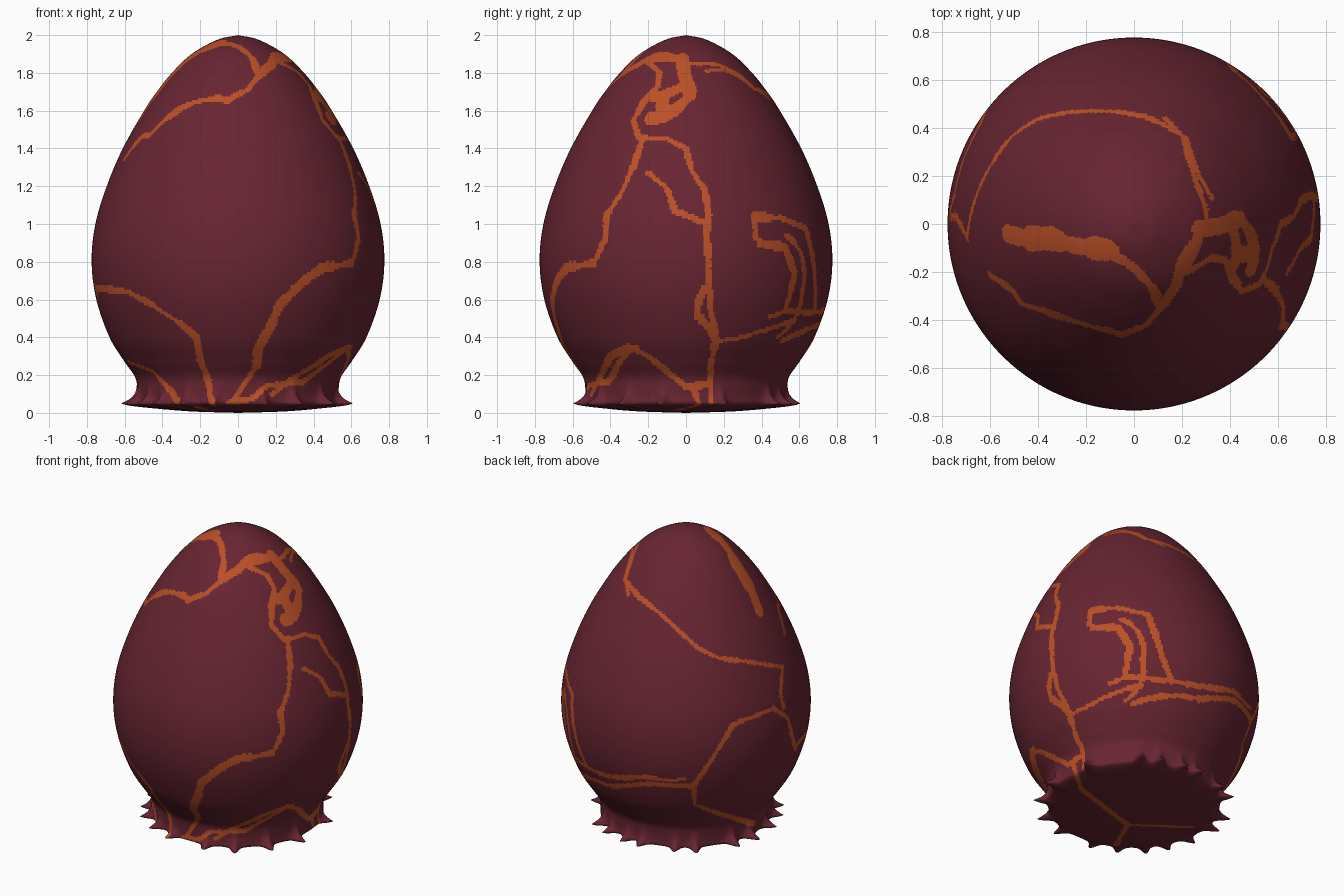
import bpy, math, random
from mathutils import Vector, kdtree
from mathutils.bvhtree import BVHTree

if "Cube" in bpy.data.objects:
    bpy.data.objects.remove(bpy.data.objects["Cube"])

random.seed(4)
COLS, ROWS = 420, 240


def material(name, rgb):
    m = bpy.data.materials.new(name)
    m.diffuse_color = (*rgb, 1)
    m.use_nodes = True
    m.node_tree.nodes["Principled BSDF"].inputs["Base Color"].default_value = m.diffuse_color
    return m


# Egg profile (radius, height), from the centre of the underside to the apex
PROFILE = [(0, 0), (.25, .008), (.44, .025), (.525, .045), (.53, .075), (.532, .12), (.545, .19),
           (.60, .27), (.68, .40), (.75, .60), (.775, .80), (.755, 1.0), (.695, 1.2), (.61, 1.4),
           (.497, 1.6), (.43, 1.7), (.35, 1.8), (.245, 1.9), (.11, 1.975), (0, 2)]


def smooth_path(pts, n):
    """Catmull-Rom curve resampled to n + 1 evenly spaced points."""
    p = [Vector(a) for a in pts]
    p = [2 * p[0] - p[1]] + p + [2 * p[-1] - p[-2]]
    fine = []
    for a, b, c, d in zip(p, p[1:], p[2:], p[3:]):
        for i in range(60):
            t = i / 60
            fine.append(.5 * (2 * b + (c - a) * t + (2 * a - 5 * b + 4 * c - d) * t * t
                              + (3 * b - a - 3 * c + d) * t ** 3))
    fine.append(p[-2])
    total = sum((b - a).length for a, b in zip(fine, fine[1:]))
    out, run = [fine[0]], 0
    for a, b in zip(fine, fine[1:]):
        run += (b - a).length
        if run >= total * len(out) / n and len(out) < n:
            out.append(b)
    return out + [fine[-1]]


# Root-like spikes around the foot
SPIKES = [-168, -151, -137, -120, -103, -76, -57, -35, -13, 20, 54, 67, 83, 95, 118, 131, 157, 172]
REACH = {a: random.uniform(.075, .1) for a in SPIKES}


def bump(deg):
    best = 0
    for a in SPIKES:
        d = (deg - a + 180) % 360 - 180
        best = max(best, REACH[a] * (.75 * math.exp(-(d / 2.6) ** 2) + .25 * math.exp(-(d / 6) ** 2)))
    return best


# Egg mesh
path = smooth_path(PROFILE, ROWS)
bumps = [bump(360 * j / COLS) for j in range(COLS)]
verts, faces = [(0, 0, 0)], []
for r, z in path[1:-1]:
    flare = (max(r, 0) / .53) ** 8 if z < .05 else math.exp(-(z - .05) / .035)
    for j in range(COLS):
        t = 2 * math.pi * j / COLS
        R = r + bumps[j] * flare
        verts.append((R * math.cos(t), R * math.sin(t), z))
verts.append((0, 0, 2))
top = len(verts) - 1
for j in range(COLS):
    k = (j + 1) % COLS
    faces.append((0, 1 + k, 1 + j))
    for i in range(ROWS - 2):
        a, b = 1 + i * COLS, 1 + (i + 1) * COLS
        faces.append((a + j, a + k, b + k, b + j))
    faces.append((top - COLS + j, top - COLS + k, top))

mesh = bpy.data.meshes.new("egg")
mesh.from_pydata(verts, [], faces)
egg = bpy.data.objects.new("egg", mesh)
bpy.context.collection.objects.link(egg)
mesh.materials.append(material("dark red shell", (.138, .0185, .032)))
mesh.materials.append(material("orange crack", (.50, .08, .02)))

# Cracks: lines projected onto the shell; the faces near them turn orange
bvh = BVHTree.FromPolygons(verts, faces)
kd = kdtree.KDTree(len(faces))
for f in mesh.polygons:
    kd.insert(f.center, f.index)
    f.use_smooth = True
kd.balance()

# azimuth, elevation, scale, origin of each projection
VIEWS = {"front": (-90, 0, 1, 0, 0), "right": (0, 0, 1, 0, 0), "top": (-90, 90, 1, 0, 0),
         "back_left": (125, 20, 160, 688, 824), "below": (50, -27, 160, 1136, 816)}


def crack(view, pts, width=.032):
    az, el, scale, ox, oy = VIEWS[view]
    a, e = math.radians(az), math.radians(el)
    side = Vector((-math.sin(a), math.cos(a), 0))
    toward = Vector((math.cos(a) * math.cos(e), math.sin(a) * math.cos(e), math.sin(e)))
    up = toward.cross(side)
    sign = 1 if scale == 1 else -1
    pts = [((x - ox) / scale, sign * (y - oy) / scale) for x, y in pts]
    wobble = 1
    for (x0, y0), (x1, y1) in zip(pts, pts[1:]):
        n = max(2, int(math.hypot(x1 - x0, y1 - y0) / .004))
        for i in range(n + 1):
            t = i / n
            origin = side * (x0 + (x1 - x0) * t) + up * (y0 + (y1 - y0) * t) + toward * 5
            hit = bvh.ray_cast(origin, -toward)[0]
            wobble = min(1.35, max(.75, wobble + random.uniform(-.12, .12)))
            if hit:
                for _, idx, _ in kd.find_range(hit, width / 2 * wobble):
                    mesh.polygons[idx].material_index = 1


# front
crack("front", [(-.75, .66), (-.58, .64), (-.45, .57), (-.3, .47), (-.22, .4), (-.2, .28), (-.16, .18), (-.14, .04)])
crack("front", [(.6, .79), (.45, .77), (.35, .7), (.22, .57), (.17, .45), (.11, .35), (.1, .25)], .042)
crack("front", [(.1, .25), (.03, .15), (-.03, .06)], .025)
crack("front", [(-.05, .05), (.08, .08), (.15, .14), (.35, .17), (.5, .28), (.6, .35)])
crack("front", [(-.58, .27), (-.45, .22), (-.35, .11), (-.32, .06)])
# crown
crack("top", [(-.53, -.04), (-.45, -.06), (-.35, -.06), (-.25, -.09), (-.1, -.11)], .08)
crack("top", [(-.1, -.12), (0, -.18), (.08, -.27), (.11, -.35), (.05, -.42), (-.05, -.46), (-.2, -.42),
              (-.35, -.37), (-.47, -.33), (-.5, -.28), (-.6, -.21)], .036)
crack("top", [(.11, -.35), (.18, -.25), (.2, -.14), (.28, -.04)], .04)
crack("top", [(.3, .0), (.3, .06), (.25, .2), (.2, .37), (.13, .44)], .025)
# right side, wide broken patch
crack("right", [(-.2, 1.87), (-.1, 1.88), (-.02, 1.88), (-.01, 1.8), (.01, 1.72)], .055)
crack("right", [(.01, 1.75), (.02, 1.68), (-.05, 1.61), (-.12, 1.57), (-.18, 1.56)], .065)
crack("right", [(0, 1.73), (-.08, 1.7), (-.17, 1.67)], .065)
crack("right", [(-.1, 1.7), (-.13, 1.63), (-.1, 1.6)], .05)
crack("right", [(-.2, 1.86), (-.14, 1.8), (-.15, 1.73), (-.22, 1.65), (-.28, 1.55), (-.25, 1.46)], .038)
# right side, long cracks
crack("right", [(-.25, 1.46), (-.1, 1.45), (0, 1.4), (.03, 1.28), (.1, 1.18), (.12, 1.05), (.11, .95),
                (.12, .75), (.13, .55), (.16, .4), (.13, .25), (.13, .06)])
crack("right", [(-.2, 1.27), (-.1, 1.19), (-.06, 1.07), (.02, 1.04), (.11, 1.0)], .028)
crack("right", [(-.23, 1.45), (-.28, 1.3), (-.35, 1.15), (-.42, 1.05), (-.43, .92), (-.48, .81), (-.56, .78)])
crack("right", [(.1, .66), (.07, .6), (.06, .52), (.12, .45), (.16, .38)], .04)
crack("right", [(-.5, .1), (-.45, .2), (-.4, .3), (-.3, .35), (-.2, .3), (-.1, .22), (0, .14), (.1, .15)], .036)
crack("right", [(.16, .38), (.3, .4), (.45, .45), (.58, .49)], .028)
# back right hook and its trunk
crack("below", [(1092, 632), (1093, 617), (1120, 615), (1150, 622), (1158, 645), (1165, 668), (1173, 688)], .04)
crack("below", [(1095, 635), (1120, 635), (1132, 655), (1127, 685)], .04)
crack("below", [(1112, 692), (1130, 685), (1175, 690), (1210, 695), (1235, 697), (1252, 713)], .034)
# back and left side
crack("back_left", [(567, 690), (573, 740), (582, 775), (615, 783), (650, 778), (695, 780), (712, 755),
                    (735, 717), (775, 703), (789, 714), (797, 748)])
crack("back_left", [(695, 780), (697, 800), (720, 810), (755, 825)])
crack("back_left", [(636, 545), (627, 575), (640, 590), (662, 606), (700, 640), (720, 650), (750, 655),
                    (785, 663)], .027)
crack("back_left", [(784, 663), (782, 690), (785, 703)], .025)
# underside
crack("below", [(1075, 770), (1083, 795), (1108, 813), (1130, 828), (1118, 846)])
crack("below", [(1130, 828), (1195, 830)], .025)
mesh.update()
